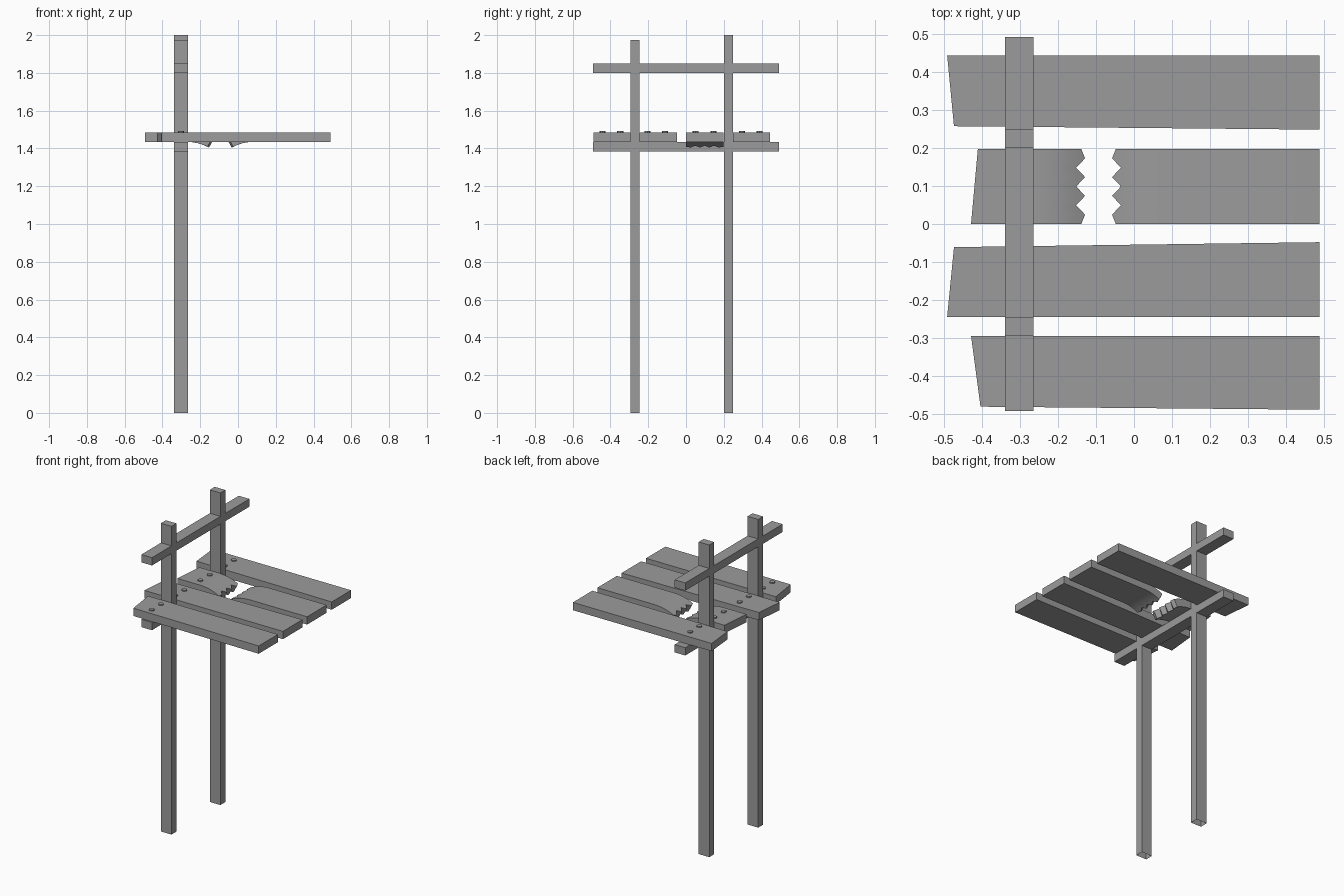
import bpy, bmesh, math

cube = bpy.data.objects.get("Cube")
if cube:
    bpy.data.objects.remove(cube, do_unlink=True)

grey = bpy.data.materials.new("weathered_grey")
grey.use_nodes = True
colour = (0.33, 0.33, 0.33, 1)
grey.diffuse_color = colour
grey.node_tree.nodes["Principled BSDF"].inputs["Base Color"].default_value = colour

POST_X = (-0.34, -0.265)
TOP, THICK = 1.485, 0.05


def finish(bm, name):
    bmesh.ops.recalc_face_normals(bm, faces=bm.faces)
    mesh = bpy.data.meshes.new(name)
    bm.to_mesh(mesh)
    bm.free()
    mesh.materials.append(grey)
    obj = bpy.data.objects.new(name, mesh)
    bpy.context.collection.objects.link(obj)
    return obj


def prism(name, outline, z0, z1, open_bottom=False):
    """Extrude a flat outline upward from z0 to z1."""
    bm = bmesh.new()
    base = bm.faces.new([bm.verts.new((x, y, z0)) for x, y in outline])
    res = bmesh.ops.extrude_face_region(bm, geom=[base], use_keep_orig=True)
    for v in res["geom"]:
        if isinstance(v, bmesh.types.BMVert):
            v.co.z = z1
    obj = finish(bm, name)
    if open_bottom:
        bm = bmesh.new()
        bm.from_mesh(obj.data)
        low = [f for f in bm.faces if f.calc_center_median().z < z0 + 0.001]
        bmesh.ops.delete(bm, geom=low, context="FACES_ONLY")
        bm.to_mesh(obj.data)
        bm.free()
    return obj


def box(name, x, y, z, open_bottom=False):
    outline = [(x[0], y[0]), (x[1], y[0]), (x[1], y[1]), (x[0], y[1])]
    return prism(name, outline, *z, open_bottom)


def broken_board(name, ends, bend_x, side):
    """Board that curves down to a saw-toothed break; side is the break direction."""
    rows, steps, radius, width = 9, 6, 0.29, 0.198
    bm = bmesh.new()
    layers = []
    for depth in (0, THICK):
        r = radius - depth
        grid = []
        for j in range(rows):
            t = j / (rows - 1)
            reach = 0.136 if j in (0, rows - 1) else (0.147 if j % 2 else 0.121)
            y = t * width
            row = [bm.verts.new((ends[0] + (ends[1] - ends[0]) * t, y, TOP - depth))]
            for i in range(steps + 1):
                a = reach * i / steps / radius
                row.append(bm.verts.new((bend_x + side * r * math.sin(a), y,
                                         TOP - radius + r * math.cos(a))))
            grid.append(row)
        layers.append(grid)
    upper, lower = layers
    n = steps + 2
    for j in range(rows - 1):
        for g in layers:
            for i in range(n - 1):
                bm.faces.new((g[j][i], g[j][i + 1], g[j + 1][i + 1], g[j + 1][i]))
        for i in (0, n - 1):
            bm.faces.new((upper[j][i], upper[j + 1][i], lower[j + 1][i], lower[j][i]))
    for j in (0, rows - 1):
        for i in range(n - 1):
            bm.faces.new((upper[j][i], upper[j][i + 1], lower[j][i + 1], lower[j][i]))
    obj = finish(bm, name)
    bpy.ops.object.select_all(action="DESELECT")
    obj.select_set(True)
    bpy.context.view_layer.objects.active = obj
    bpy.ops.object.shade_smooth_by_angle(angle=math.radians(30))
    return obj


# Posts, hollow at the foot
box("front_post", POST_X, (-0.295, -0.245), (0, 1.975), True)
box("back_post", POST_X, (0.2, 0.25), (0, 2.0), True)

# Hand rail and the beam carrying the planks
box("hand_rail", POST_X, (-0.493, 0.493), (1.8, 1.85))
box("support_beam", POST_X, (-0.493, 0.493), (1.385, 1.435))

# Whole planks with uneven ends
planks = {
    "back_plank": [(-0.493, 0.445), (-0.475, 0.258), (0.49, 0.249), (0.49, 0.445)],
    "middle_plank": [(-0.493, -0.245), (0.49, -0.245), (0.49, -0.048), (-0.475, -0.061)],
    "front_plank": [(-0.405, -0.482), (0.49, -0.49), (0.49, -0.295), (-0.43, -0.295)],
}
for name, outline in planks.items():
    prism(name, outline, TOP - THICK, TOP)

# Snapped plank in two pieces
broken_board("broken_plank_near", (-0.43, -0.412), -0.27, 1)
broken_board("broken_plank_far", (0.49, 0.49), 0.083, -1)

# Nail heads, two per plank
for k, centre in enumerate((-0.395, -0.158, 0.098, 0.343)):
    for s in (-1, 1):
        y = centre + s * 0.047
        ring = [(-0.302 + 0.016 * math.cos(a), y + 0.016 * math.sin(a))
                for a in (math.tau * i / 8 for i in range(8))]
        prism(f"nail_{k + 1}_{'front' if s < 0 else 'back'}", ring, TOP - 0.005, TOP + 0.007)
